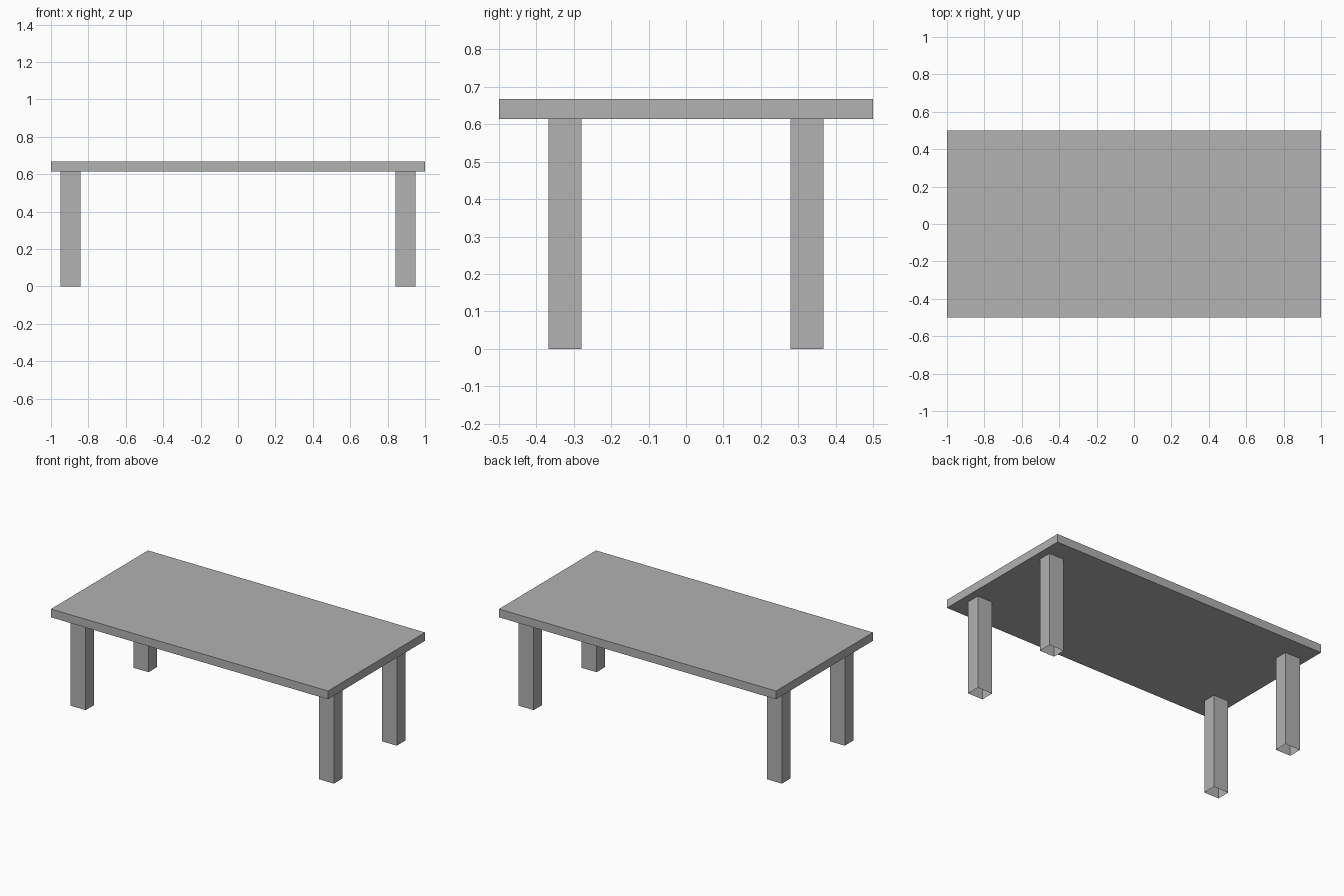
import bpy
import bmesh
from mathutils import Matrix, Vector

if "Cube" in bpy.data.objects:
    bpy.data.objects.remove(bpy.data.objects["Cube"])

# One plain grey for the whole table
grey = bpy.data.materials.new("plain_grey")
grey.use_nodes = True
colour = (0.445, 0.445, 0.445, 1)
grey.diffuse_color = colour
grey.node_tree.nodes["Principled BSDF"].inputs["Base Color"].default_value = colour


def box(name, low, high, open_ends=False):
    """Box between two corners, optionally without its top and bottom."""
    low, high = Vector(low), Vector(high)
    bm = bmesh.new()
    bmesh.ops.create_cube(
        bm, size=1,
        matrix=Matrix.Translation((low + high) / 2) @ Matrix.Diagonal((*(high - low), 1)))
    if open_ends:
        bm.normal_update()
        ends = [f for f in bm.faces if abs(f.normal.z) > 0.5]
        bmesh.ops.delete(bm, geom=ends, context="FACES_ONLY")
    mesh = bpy.data.meshes.new(name)
    bm.to_mesh(mesh)
    bm.free()
    mesh.materials.append(grey)
    obj = bpy.data.objects.new(name, mesh)
    bpy.context.collection.objects.link(obj)
    return obj


TOP, UNDERSIDE = 0.668, 0.614

# Table top
box("table_top", (-1, -0.5, UNDERSIDE), (1, 0.5, TOP))

# Four hollow legs, open at the foot
for side, sx in (("left", 1), ("right", -1)):
    for end, sy in (("front", -1), ("back", 1)):
        xs = sorted((sx * 0.842, sx * 0.95))
        ys = sorted((sy * 0.28, sy * 0.368))
        box(f"{end}_{side}_leg", (xs[0], ys[0], 0), (xs[1], ys[1], UNDERSIDE), open_ends=True)
